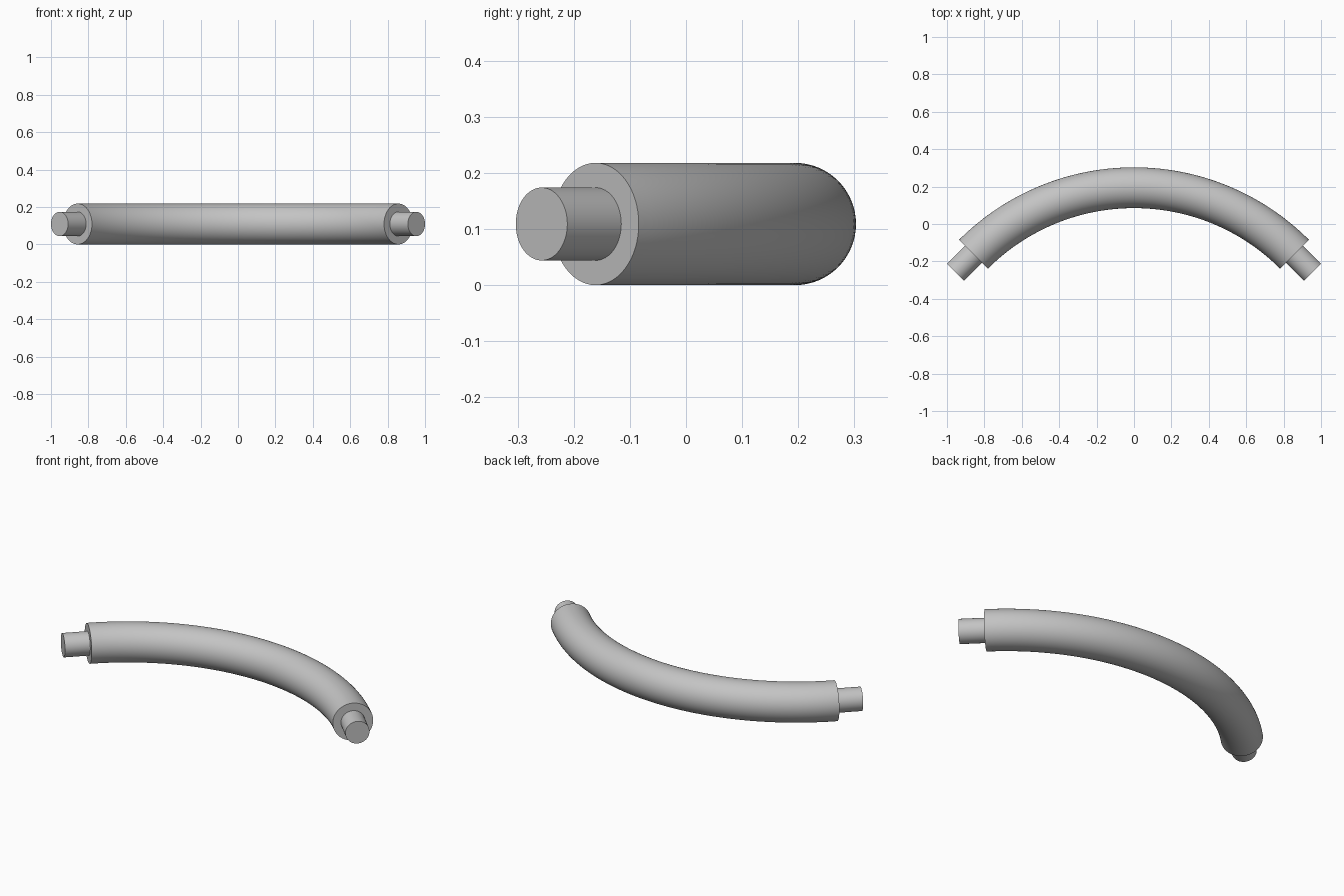
import bpy, bmesh, math
from mathutils import Matrix, Vector

cube = bpy.data.objects.get("Cube")
if cube:
    bpy.data.objects.remove(cube, do_unlink=True)

BEND_R = 1.213              # radius of the centre line
TUBE_R, PEG_R = 0.109, 0.065
PEG_LEN, EMBED = 0.136, 0.02
HALF = math.radians(45)     # half of the bend
CENTRE = Vector((0, 0.194 - BEND_R, TUBE_R))

grey = bpy.data.materials.new("plain grey")
grey.use_nodes = True
grey.diffuse_color = (0.55, 0.55, 0.55, 1)
grey.node_tree.nodes["Principled BSDF"].inputs["Base Color"].default_value = grey.diffuse_color


def finish(bm, name):
    bmesh.ops.recalc_face_normals(bm, faces=bm.faces)
    mesh = bpy.data.meshes.new(name)
    bm.to_mesh(mesh)
    bm.free()
    mesh.materials.append(grey)
    obj = bpy.data.objects.new(name, mesh)
    bpy.context.collection.objects.link(obj)
    bpy.ops.object.select_all(action='DESELECT')
    obj.select_set(True)
    bpy.context.view_layer.objects.active = obj
    bpy.ops.object.shade_smooth_by_angle(angle=math.radians(35))


def end_frame(side):
    """Place at a tube end, with local z pointing out of the tube."""
    turn = Matrix.Rotation(-side * HALF, 4, 'Z')
    return (Matrix.Translation(CENTRE) @ turn @ Matrix.Translation((0, BEND_R, 0))
            @ Matrix.Rotation(side * math.pi / 2, 4, 'Y'))


# Curved tube: a circle swept along the arc, then capped
bm = bmesh.new()
bmesh.ops.create_circle(bm, segments=64, radius=TUBE_R, matrix=end_frame(1))
bmesh.ops.spin(bm, geom=bm.verts[:] + bm.edges[:], cent=CENTRE, axis=(0, 0, 1),
               angle=2 * HALF, steps=64)
bmesh.ops.holes_fill(bm, edges=[e for e in bm.edges if e.is_boundary], sides=0)
finish(bm, "curved_tube")

# Narrow straight pegs on both ends
for side, name in ((1, "left_peg"), (-1, "right_peg")):
    bm = bmesh.new()
    place = end_frame(side) @ Matrix.Translation((0, 0, (PEG_LEN - EMBED) / 2))
    bmesh.ops.create_cone(bm, cap_ends=True, segments=48, radius1=PEG_R, radius2=PEG_R,
                          depth=PEG_LEN + EMBED, matrix=place)
    finish(bm, name)
